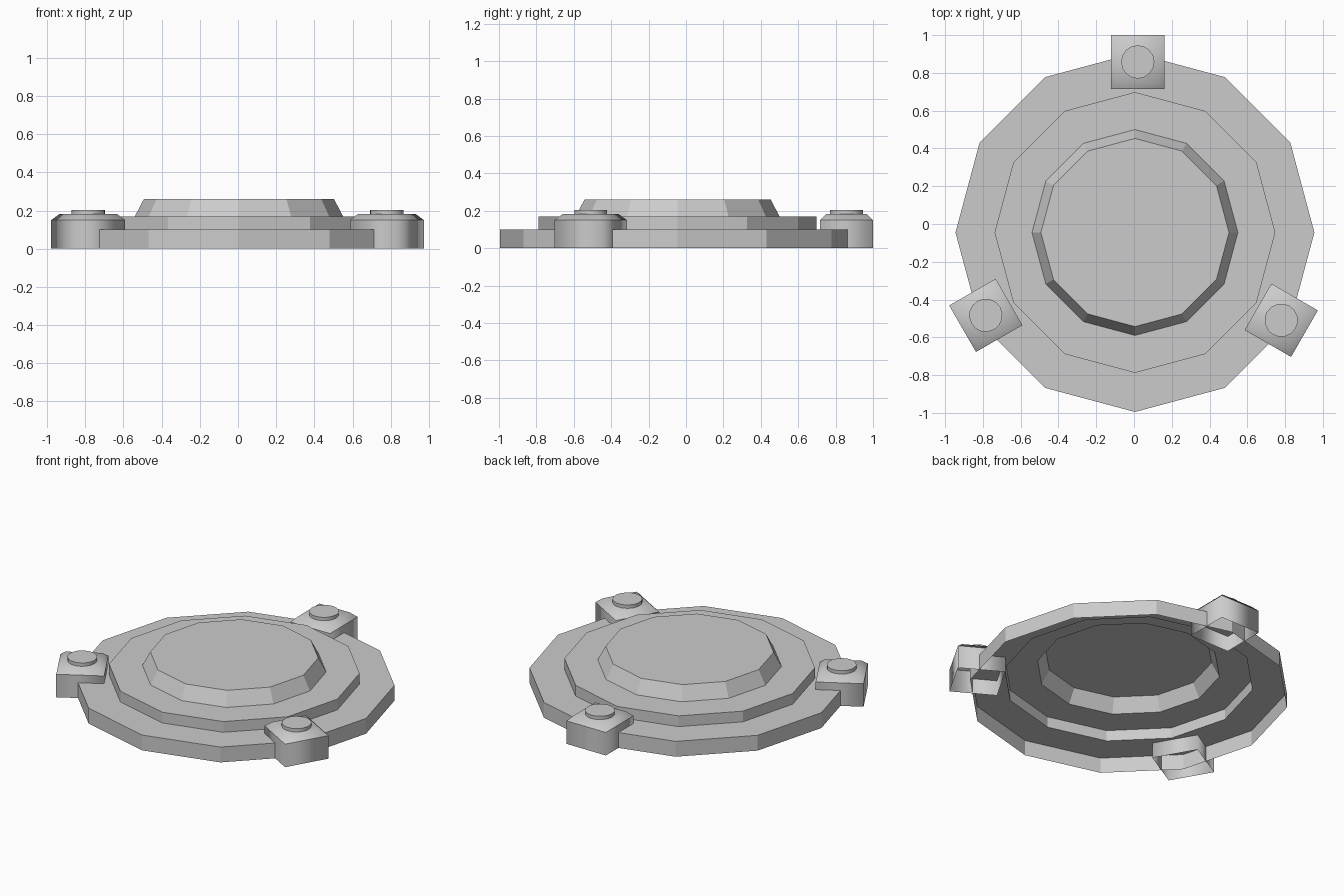
import bpy, bmesh, math
from mathutils import Matrix, Vector

if "Cube" in bpy.data.objects:
    bpy.data.objects.remove(bpy.data.objects["Cube"])

CENTER = Vector((0.005, -0.045, 0))


def stepped_shell(name, sides, profile, start, matrix):
    """Sweep (radius, z) points round z; open underneath, capped on top."""
    bm = bmesh.new()
    rings = []
    for r, z in profile:
        rings.append([bm.verts.new((r * math.cos(start + 2 * math.pi * i / sides),
                                    r * math.sin(start + 2 * math.pi * i / sides), z))
                      for i in range(sides)])
    for a, b in zip(rings, rings[1:]):
        for i in range(sides):
            j = (i + 1) % sides
            bm.faces.new((a[i], a[j], b[j], b[i]))
    bm.faces.new(rings[-1])
    mesh = bpy.data.meshes.new(name)
    bm.to_mesh(mesh)
    bm.free()
    obj = bpy.data.objects.new(name, mesh)
    bpy.context.collection.objects.link(obj)
    obj.matrix_world = matrix
    return obj


def smooth(obj, sharp_z=()):
    """Smooth shading, kept crisp along horizontal rings at the given heights."""
    mesh = obj.data
    mesh.polygons.foreach_set("use_smooth", [True] * len(mesh.polygons))
    for e in mesh.edges:
        za, zb = (mesh.vertices[v].co.z for v in e.vertices)
        if abs(za - zb) < 1e-5 and any(abs(za - z) < 1e-4 for z in sharp_z):
            e.use_edge_sharp = True


# Twelve-sided base with a middle step and a tapered raised centre
stepped_shell("stepped_base", 12,
              [(0.95, 0), (0.95, 0.10), (0.743, 0.10), (0.743, 0.17),
               (0.545, 0.17), (0.498, 0.26)], 0, Matrix.Translation(CENTER))

# Three chamfered mounting lugs, each with a round bolt cap
DIAG = math.sqrt(2)
for k in range(3):
    place = (Matrix.Translation(CENTER) @ Matrix.Rotation(k * 2 * math.pi / 3, 4, 'Z')
             @ Matrix.Translation((0.015, 0.903, 0)))
    lug = stepped_shell(f"mounting_lug_{k + 1}", 4,
                        [(0.142 * DIAG, 0), (0.142 * DIAG, 0.15), (0.11 * DIAG, 0.182)],
                        math.pi / 4, place)
    smooth(lug, (0.15,))
    cap = stepped_shell(f"bolt_cap_{k + 1}", 16, [(0.088, 0.18), (0.088, 0.204)], 0, place)
    smooth(cap, (0.204,))
